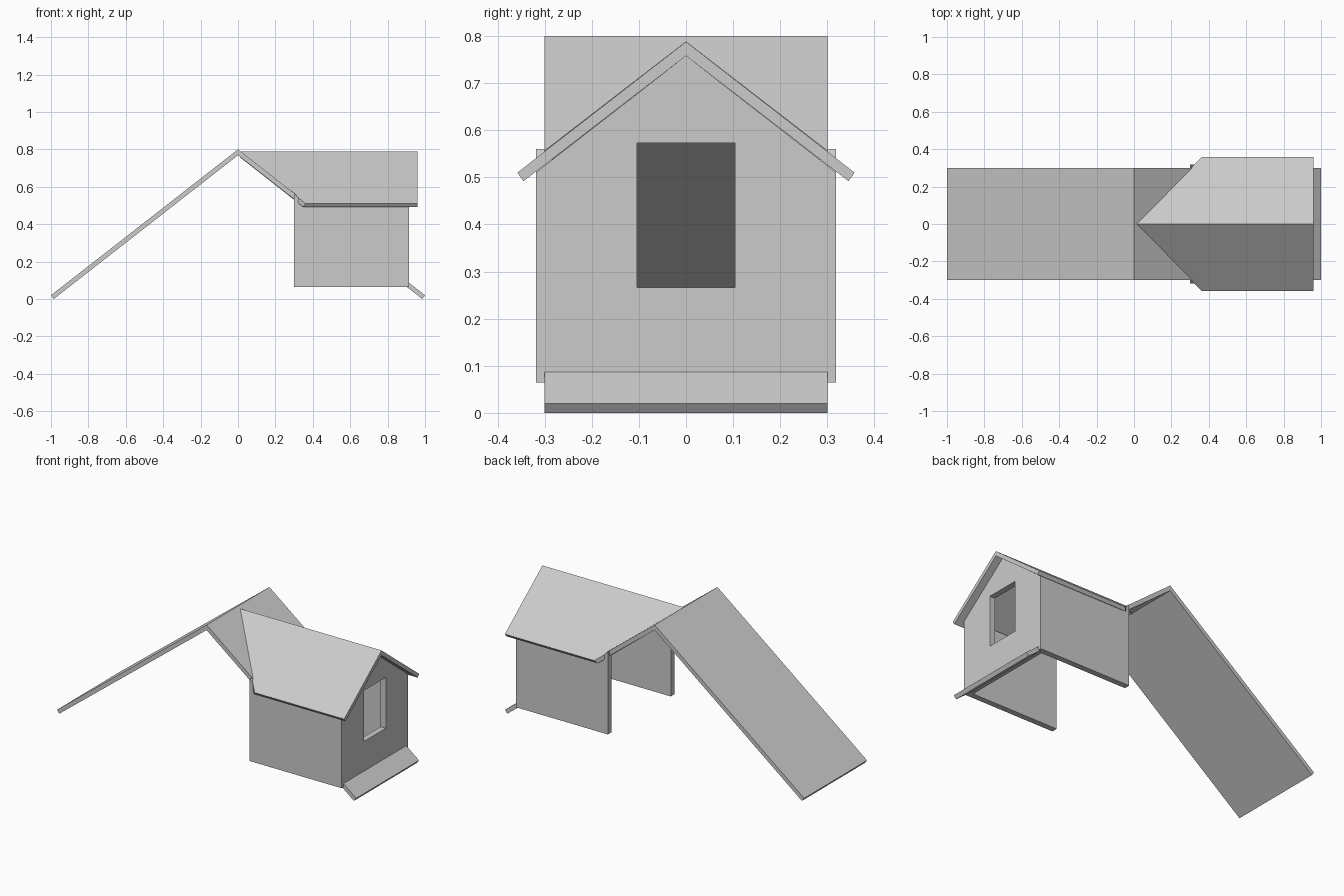
import bpy
import bmesh

cube = bpy.data.objects.get("Cube")
if cube:
    bpy.data.objects.remove(cube, do_unlink=True)

grey = bpy.data.materials.new("plain_grey")
grey.use_nodes = True
colour = (0.6, 0.6, 0.6, 1)
grey.diffuse_color = colour
grey.node_tree.nodes["Principled BSDF"].inputs["Base Color"].default_value = colour


def loft(name, first, second):
    """Solid between two matching outlines."""
    bm = bmesh.new()
    a = [bm.verts.new(p) for p in first]
    b = [bm.verts.new(p) for p in second]
    bm.faces.new(a)
    bm.faces.new(b[::-1])
    for i in range(len(a)):
        j = (i + 1) % len(a)
        bm.faces.new((a[j], a[i], b[i], b[j]))
    bmesh.ops.recalc_face_normals(bm, faces=bm.faces)
    mesh = bpy.data.meshes.new(name)
    bm.to_mesh(mesh)
    bm.free()
    mesh.materials.append(grey)
    obj = bpy.data.objects.new(name, mesh)
    bpy.context.collection.objects.link(obj)
    return obj


def along_y(name, profile, y0, y1):
    return loft(name, [(x, y0, z) for x, z in profile], [(x, y1, z) for x, z in profile])


def along_x(name, profile, x0, x1):
    return loft(name, [(x0, y, z) for y, z in profile], [(x1, y, z) for y, z in profile])


RIDGE, PITCH, DROP = 0.8, 0.78, 0.0315   # main roof ridge, slope, vertical thickness
HALF = 0.3                               # half width of the main roof
WALL, THICK, BASE = 0.318, 0.035, 0.065  # dormer walls
FRONT = 0.915


def roof_z(x):
    return RIDGE - PITCH * abs(x)


# Long main roof slope
along_y("main_roof_slope", [(-1, roof_z(1)), (0, RIDGE), (0, RIDGE - DROP), (-0.985, 0)],
        -HALF, HALF)

# Short strip of the opposite slope below the dormer
inner = FRONT - THICK
along_y("lower_roof_strip", [(inner, roof_z(inner)), (1, roof_z(1)), (0.985, 0),
                             (inner, roof_z(inner) - DROP)], -HALF, HALF)

for side, label in ((1, "back"), (-1, "front")):
    # Triangle of main roof left beside the valley
    plan = [(0, 0), (0.015, 0), (0.312, HALF), (0, HALF)]
    top = [(x, side * y, roof_z(x)) for x, y in plan]
    loft("upper_roof_" + label, top, [(x, y, z - DROP) for x, y, z in top])

    # Dormer roof slope, mitred along the valley
    loft("dormer_roof_" + label,
         [(0.01, 0, 0.788), (0.96, 0, 0.788), (0.96, side * 0.358, 0.51), (0.362, side * 0.358, 0.51)],
         [(0.01, 0, 0.758), (0.96, 0, 0.758), (0.96, side * 0.345, 0.492), (0.348, side * 0.345, 0.492)])

    # Dormer side wall
    along_y("side_wall_" + label,
            [(0.3, BASE), (FRONT, BASE), (FRONT, 0.511), (0.345, 0.511), (0.305, 0.56), (0.3, 0.56)],
            side * (WALL - THICK), side * WALL)

# Gable wall with a window opening
gable = along_x("gable_wall", [(-WALL, BASE), (WALL, BASE), (WALL, 0.511), (0, 0.758), (-WALL, 0.511)],
                inner, FRONT)
cutter = along_x("window_cutter", [(-0.104, 0.266), (0.104, 0.266), (0.104, 0.573), (-0.104, 0.573)],
                 inner - 0.1, FRONT + 0.1)
cutter.hide_render = True
cut = gable.modifiers.new("window_opening", "BOOLEAN")
cut.operation = "DIFFERENCE"
cut.solver = "EXACT"
cut.object = cutter
bpy.context.view_layer.objects.active = gable
bpy.ops.object.modifier_apply(modifier=cut.name)
bpy.data.objects.remove(cutter, do_unlink=True)
